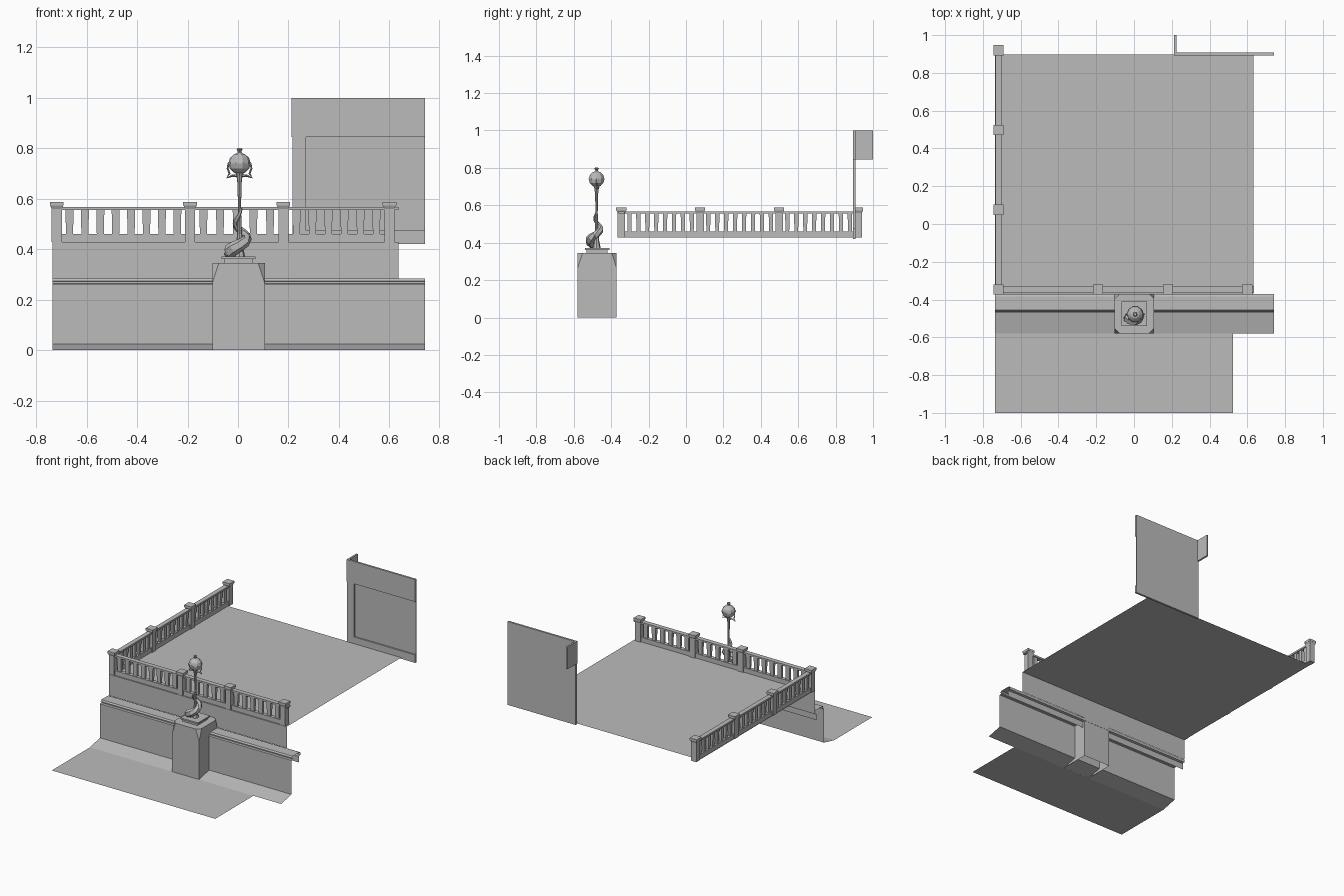
import bpy, bmesh, math
from mathutils import Vector

cube = bpy.data.objects.get("Cube")
if cube:
    bpy.data.objects.remove(cube, do_unlink=True)

stone = bpy.data.materials.new("grey_stone")
stone.use_nodes = True
stone.diffuse_color = (0.5, 0.5, 0.5, 1)
stone.node_tree.nodes["Principled BSDF"].inputs["Base Color"].default_value = (0.5, 0.5, 0.5, 1)


def finish(bm, name):
    bmesh.ops.recalc_face_normals(bm, faces=bm.faces)
    mesh = bpy.data.meshes.new(name)
    bm.to_mesh(mesh)
    bm.free()
    mesh.materials.append(stone)
    obj = bpy.data.objects.new(name, mesh)
    bpy.context.collection.objects.link(obj)
    return obj


def add_box(bm, x, y, z, top=0):
    """Box from three (min, max) ranges; top widens the upper face."""
    verts = [bm.verts.new((x[i] + (2 * i - 1) * top * k, y[j] + (2 * j - 1) * top * k, z[k]))
             for i in (0, 1) for j in (0, 1) for k in (0, 1)]
    for f in ((0, 1, 3, 2), (4, 6, 7, 5), (0, 4, 5, 1), (2, 3, 7, 6), (0, 2, 6, 4), (1, 5, 7, 3)):
        bm.faces.new([verts[i] for i in f])


def box(name, x, y, z):
    bm = bmesh.new()
    add_box(bm, x, y, z)
    return finish(bm, name)


def sheet(name, profile, x):
    """Open (y, z) profile swept from x[0] to x[1]."""
    bm = bmesh.new()
    rows = [[bm.verts.new((px, y, z)) for y, z in profile] for px in x]
    for i in range(len(profile) - 1):
        bm.faces.new((rows[0][i], rows[1][i], rows[1][i + 1], rows[0][i + 1]))
    return finish(bm, name)


def lathe(name, profile, centre, sides):
    bm = bmesh.new()
    rings = [[bm.verts.new((centre[0] + r * math.cos(a), centre[1] + r * math.sin(a), z))
              for a in (math.tau * i / sides for i in range(sides))] for r, z in profile]
    for a, b in zip(rings, rings[1:]):
        for i in range(sides):
            j = (i + 1) % sides
            bm.faces.new((a[i], a[j], b[j], b[i]))
    bm.faces.new(rings[0])
    bm.faces.new(rings[-1])
    return finish(bm, name)


def tube(name, points, radii, sides=6):
    """Tapered tube along a path."""
    bm = bmesh.new()
    rings = []
    points = [Vector(p) for p in points]
    for i, (p, r) in enumerate(zip(points, radii)):
        d = points[min(i + 1, len(points) - 1)] - points[max(i - 1, 0)]
        u = d.cross(Vector((0.1, 1, 0))).normalized()
        v = d.cross(u).normalized()
        rings.append([bm.verts.new(p + r * (u * math.cos(a) + v * math.sin(a)))
                      for a in (math.tau * k / sides for k in range(sides))])
    for a, b in zip(rings, rings[1:]):
        for k in range(sides):
            j = (k + 1) % sides
            bm.faces.new((a[k], a[j], b[j], b[k]))
    bm.faces.new(rings[0])
    bm.faces.new(rings[-1])
    return finish(bm, name)


LEFT, END, WALL = -0.735, 0.74, -0.368
FLOOR, BASE, RAIL = 0.428, 0.46, 0.555

# Ground, terrace floor and retaining walls
sheet("ground", [(-1, 0), (-0.58, 0)], (LEFT, 0.525))
sheet("terrace_floor", [(WALL, FLOOR), (0.897, FLOOR)], (LEFT, 0.632))
sheet("upper_wall", [(WALL, 0.28), (WALL, FLOOR)], (LEFT, 0.635))
sheet("lower_wall", [(-0.58, 0), (-0.47, 0.025), (-0.47, 0.21), (-0.47, 0.262), (-0.455, 0.264),
                     (-0.455, 0.272), (-0.462, 0.275), (-0.455, 0.285), (-0.385, 0.285),
                     (-0.37, 0.28), (-0.37, 0.262), (-0.385, 0.258), (-0.385, 0.215)], (LEFT, END))

# Balustrades: posts, rails, plinths and balusters
PX, PY = -0.718, -0.346
front_posts = (PX, -0.19, 0.18, 0.6)
side_posts = (PY, 0.075, 0.498, 0.92)


def post(name, x, y):
    bm = bmesh.new()
    s = 0.02
    add_box(bm, (x - s, x + s), (y - s, y + s), (FLOOR, 0.56))
    add_box(bm, (x - s, x + s), (y - s, y + s), (0.56, 0.573), 0.006)
    s = 0.027
    add_box(bm, (x - s, x + s), (y - s, y + s), (0.573, 0.588))
    finish(bm, name)


def bay(name, start, stop, count, along_x, half):
    """Baluster row between two posts with its plinth and top rail."""
    bm = bmesh.new()

    def part(a, b, width, z, top=0):
        c = PY if along_x else PX
        across = (c - width, c + width)
        add_box(bm, *(((a, b), across) if along_x else (across, (a, b))), z, top)

    part(start, stop, 0.013, (FLOOR, BASE))
    part(start, stop, 0.016, (RAIL, RAIL + 0.012))
    step = (stop - start - 0.04) / count
    for i in range(count):
        m = start + 0.02 + step * (i + 0.5)
        part(m - half, m + half, 0.008, (BASE, RAIL), 0.002)
    finish(bm, name)


for i, x in enumerate(front_posts):
    post(f"front_post_{i + 1}", x, PY)
for i, y in enumerate(side_posts[1:]):
    post(f"side_post_{i + 1}", PX, y)
for i, n in enumerate((8, 5, 6)):
    bay(f"front_bay_{i + 1}", front_posts[i], front_posts[i + 1], n, True, 0.014)
for i in range(3):
    bay(f"side_bay_{i + 1}", side_posts[i], side_posts[i + 1], 8, False, 0.010)
box("front_rail_end", (0.6, 0.635), (PY - 0.016, PY + 0.016), (RAIL, RAIL + 0.012))

# Back panel with a recessed field and a short upper return
py = (0.893, 0.907)
box("panel_top_band", (0.215, END), py, (0.845, 1))
box("panel_stile", (0.215, 0.27), py, (0.475, 0.845))
box("panel_bottom_rail", (0.215, END), py, (0.42, 0.475))
box("panel_field", (0.27, END), (0.903, 0.907), (0.475, 0.845))
box("panel_return", (0.212, 0.224), (0.893, 1), (0.845, 1))

# Pedestal with tapered corner chamfers and open underside
bm = bmesh.new()
cx, cy, h, c = 0.002, -0.475, 0.104, 0.026
for sx in (-1, 1):
    for sy in (-1, 1):
        for dx, dy, z in ((h, h, 0), (h, h, 0.265), (h - c, h, 0.345), (h, h - c, 0.345)):
            bm.verts.new((cx + sx * dx, cy + sy * dy, z))
bmesh.ops.convex_hull(bm, input=bm.verts)
bmesh.ops.delete(bm, geom=[f for f in bm.faces if f.calc_center_median().z < 0.001], context='FACES_ONLY')
finish(bm, "pedestal")
box("lamp_block", (cx - 0.056, cx + 0.056), (cy - 0.056, cy + 0.056), (0.345, 0.361))
box("lamp_plate", (cx - 0.068, cx + 0.068), (cy - 0.066, cy + 0.066), (0.361, 0.371))

# Lamp column with a fish winding up it
lx, ly = 0.006, -0.478
lathe("lamp_column", [(0.022, 0.371), (0.014, 0.41), (0.009, 0.47), (0.006, 0.56), (0.008, 0.66),
                      (0.012, 0.69), (0.018, 0.705)], (lx, ly), 8)
path, radii = [], []
for i in range(15):
    t = i / 14
    a = math.radians(200 + 500 * t)
    r = 0.034 * (1 - t) ** 1.2 + 0.007
    path.append((lx + r * math.cos(a), ly + r * math.sin(a), 0.392 + 0.17 * t))
    radii.append(0.024 * (1 - t) ** 1.3 + 0.005)
tube("fish_body", path, radii)
tube("fish_snout", [(-0.05, -0.5, 0.376), (-0.03, -0.49, 0.39), (0, -0.485, 0.415)], (0.009, 0.019, 0.014))

# Globe, finial and side brackets
lathe("lamp_globe", [(0.043 * math.cos(a) + 0.001, 0.74 + 0.042 * math.sin(a))
                     for a in (math.radians(d) for d in range(-90, 91, 30))], (lx, ly), 10)
lathe("globe_band", [(0.045, 0.737), (0.045, 0.743)], (lx, ly), 10)
lathe("finial", [(0.016, 0.777), (0.008, 0.783), (0.007, 0.788), (0.012, 0.796), (0.008, 0.801)], (lx, ly), 8)
for name, s in (("right_bracket", -1), ("left_bracket", 1)):
    tube(name, [(lx + s * dx, ly, z) for dx, z in
                ((0.006, 0.69), (0.028, 0.692), (0.05, 0.683), (0.04, 0.7), (0.047, 0.72), (0.044, 0.742))],
         (0.005, 0.005, 0.003, 0.004, 0.004, 0.003), 4)
